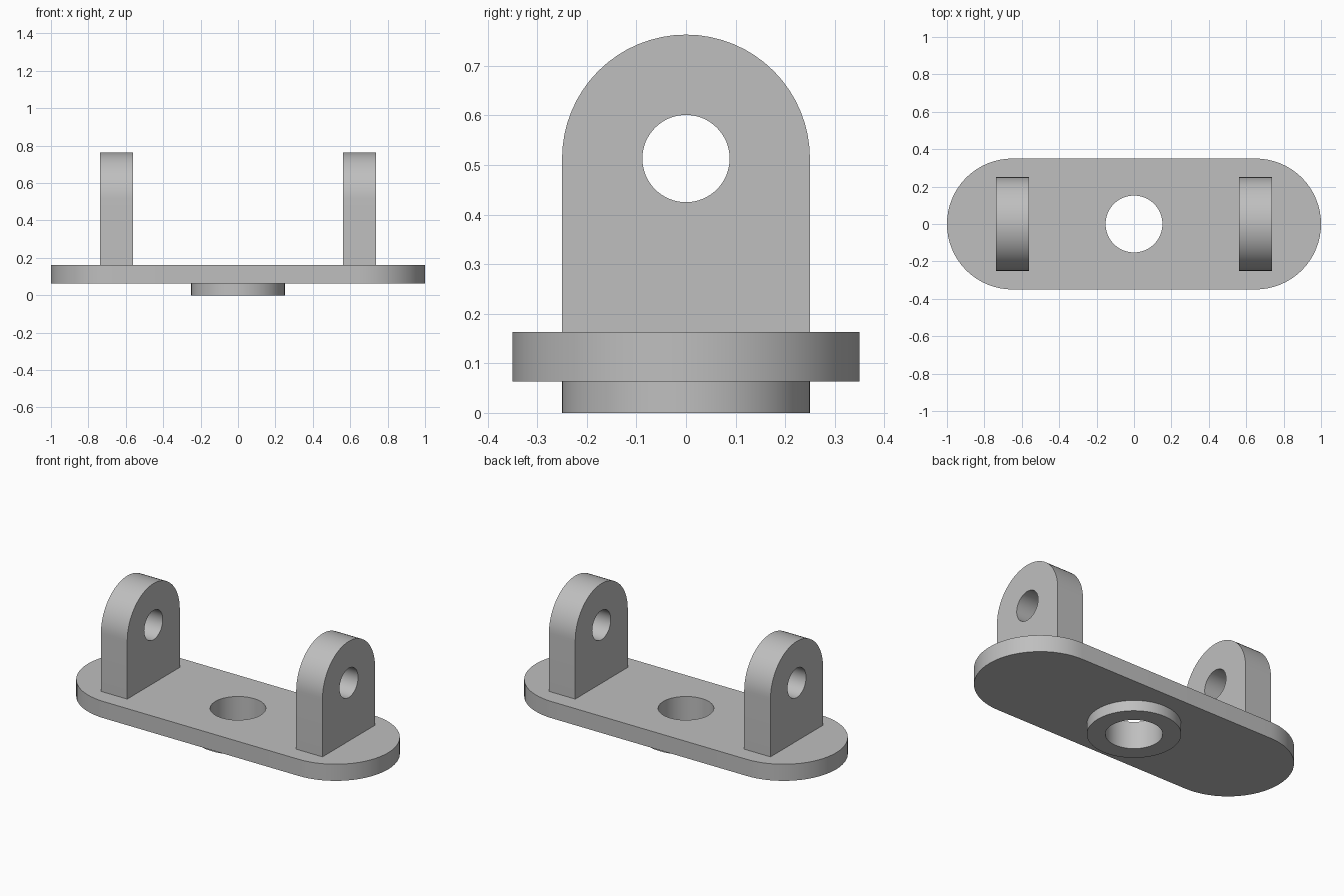
import bpy, bmesh
from math import cos, sin, pi, radians
from mathutils import Matrix

if "Cube" in bpy.data.objects:
    bpy.data.objects.remove(bpy.data.objects["Cube"], do_unlink=True)

# Dimensions
BOSS_H, PLATE_T = 0.063, 0.1
PLATE_TOP = BOSS_H + PLATE_T
PLATE_R, END_X = 0.35, 0.65
LUG_R, LUG_T, EYE_Z = 0.25, 0.175, 0.513
BORE_R, EYE_R = 0.152, 0.088

steel = bpy.data.materials.new("light_grey_metal")
steel.use_nodes = True
GREY = (0.52, 0.52, 0.52, 1)
steel.diffuse_color = GREY
steel.node_tree.nodes["Principled BSDF"].inputs["Base Color"].default_value = GREY


def arc(cx, cy, r, start, end, steps=32):
    angles = [radians(start + (end - start) * i / steps) for i in range(steps + 1)]
    return [(cx + r * cos(a), cy + r * sin(a)) for a in angles]


def circle(r, cy=0):
    return arc(0, cy, r, 0, 360, 64)[:-1]


def extruded_part(name, outline, hole, depth, matrix):
    """Fill an outline with a hole, extrude it along its normal and place it."""
    bm = bmesh.new()
    edges = []
    for loop in (outline, hole):
        verts = [bm.verts.new((x, y, 0)) for x, y in loop]
        edges += [bm.edges.new((v, verts[i - 1])) for i, v in enumerate(verts)]
    bmesh.ops.triangle_fill(bm, edges=edges, use_beauty=True, normal=(0, 0, 1))
    grown = bmesh.ops.extrude_face_region(bm, geom=bm.faces[:], use_keep_orig=True)
    top = [g for g in grown["geom"] if isinstance(g, bmesh.types.BMVert)]
    bmesh.ops.translate(bm, verts=top, vec=(0, 0, depth))
    bmesh.ops.transform(bm, matrix=matrix, verts=bm.verts[:])
    bmesh.ops.recalc_face_normals(bm, faces=bm.faces[:])
    mesh = bpy.data.meshes.new(name)
    bm.to_mesh(mesh)
    bm.free()
    mesh.materials.append(steel)
    obj = bpy.data.objects.new(name, mesh)
    bpy.context.collection.objects.link(obj)
    bpy.ops.object.select_all(action='DESELECT')
    bpy.context.view_layer.objects.active = obj
    obj.select_set(True)
    bpy.ops.object.shade_smooth_by_angle(angle=radians(30))
    return obj


# Base plate with rounded ends and a central bore
stadium = arc(END_X, 0, PLATE_R, -90, 90) + arc(-END_X, 0, PLATE_R, 90, 270)
extruded_part("base_plate", stadium, circle(BORE_R), PLATE_T,
              Matrix.Translation((0, 0, BOSS_H)))

# Ring boss under the plate
extruded_part("bottom_boss", circle(LUG_R), circle(BORE_R), BOSS_H, Matrix())

# Upright lugs: the profile's x, y and depth become world y, z and x
lug = arc(0, EYE_Z, LUG_R, 0, 180) + [(-LUG_R, PLATE_TOP), (LUG_R, PLATE_TOP)]
upright = Matrix(((0, 0, 1, 0), (1, 0, 0, 0), (0, 1, 0, 0), (0, 0, 0, 1)))
for side, sign in (("left", 1), ("right", -1)):
    place = Matrix.Translation((sign * END_X - LUG_T / 2, 0, 0)) @ upright
    extruded_part(side + "_lug", lug, circle(EYE_R, EYE_Z), LUG_T, place)
